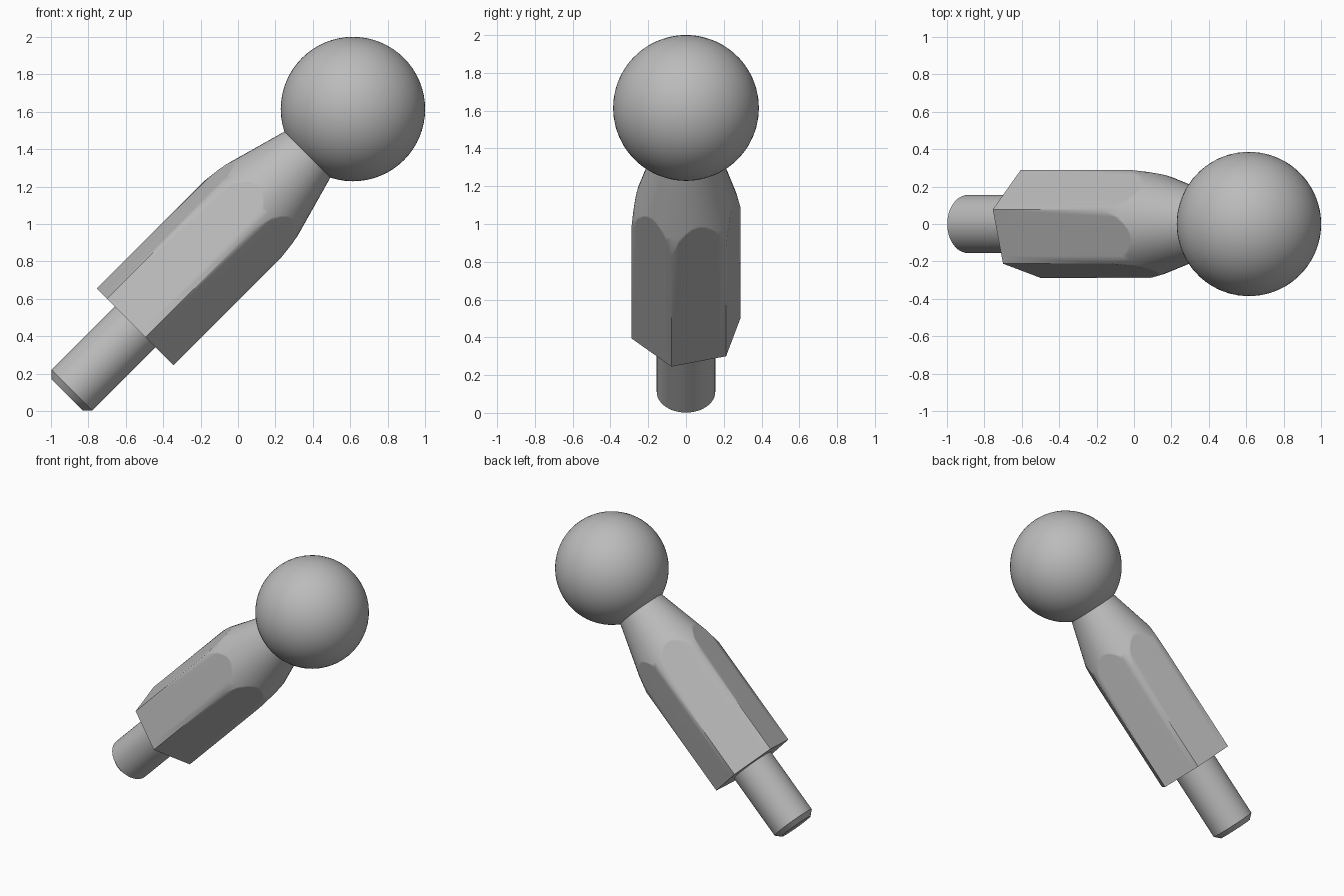
import bpy
import bmesh
from math import cos, sin, pi, radians, tau

cube = bpy.data.objects.get("Cube")
if cube:
    bpy.data.objects.remove(cube)

grey = bpy.data.materials.new("plain grey")
grey.use_nodes = True
grey.diffuse_color = (0.5, 0.5, 0.5, 1)
grey.node_tree.nodes["Principled BSDF"].inputs["Base Color"].default_value = (0.5, 0.5, 0.5, 1)

SIDES = 48
START = radians(45)      # angle of the first hexagon corner
HEX_R = 0.3              # corner radius of the hexagon
PROFILE = [(0.04, 0.3), (0.16, 0.276), (0.56, 0.164)]   # (height, radius) of the neck


def finish(name, bm):
    """Turn a bmesh built along z into a part lying on the tilted axis."""
    bmesh.ops.recalc_face_normals(bm, faces=bm.faces)
    mesh = bpy.data.meshes.new(name)
    bm.to_mesh(mesh)
    bm.free()
    mesh.materials.append(grey)
    obj = bpy.data.objects.new(name, mesh)
    bpy.context.collection.objects.link(obj)
    obj.location = (0, 0, 1)
    obj.rotation_euler = (0, radians(45), 0)
    bpy.ops.object.select_all(action='DESELECT')
    obj.select_set(True)
    bpy.context.view_layer.objects.active = obj
    bpy.ops.object.shade_smooth_by_angle(angle=radians(30))
    return obj


def loft(name, rings):
    """Skin rings of (radius, height) pairs, one pair per side, and cap the ends."""
    bm = bmesh.new()
    loops = []
    for ring in rings:
        loops.append([bm.verts.new((r * cos(START + tau * i / SIDES),
                                    r * sin(START + tau * i / SIDES), h))
                      for i, (r, h) in enumerate(ring)])
    for low, high in zip(loops, loops[1:]):
        for i in range(SIDES):
            j = (i + 1) % SIDES
            bm.faces.new((low[i], low[j], high[j], high[i]))
    bm.faces.new(loops[0])
    bm.faces.new(loops[-1])
    return finish(name, bm)


def hex_radius(i):
    turn = (tau * i / SIDES) % (pi / 3)
    return HEX_R * cos(pi / 6) / cos(turn - pi / 6)


def at_radius(r):
    """Height at which the neck profile narrows to radius r."""
    for (h0, r0), (h1, r1) in zip(PROFILE, PROFILE[1:]):
        if r >= r1:
            return h0 + (h1 - h0) * (r0 - r) / (r0 - r1)


def at_height(h):
    (h0, r0), (h1, r1) = PROFILE[1:]
    return r0 + (r1 - r0) * (h - h0) / (h1 - h0)


# Hexagonal body whose flats run out into the tapered round neck
flats = [hex_radius(i) for i in range(SIDES)]
crossing = [(r, at_radius(r)) for r in flats]
knee = [max(h + 0.01, PROFILE[1][0]) for r, h in crossing]
body = loft("hexagonal_body", [
    [(r, -0.778) for r in flats],
    crossing,
    [(at_height(h), h) for h in knee],
    [(PROFILE[2][1], PROFILE[2][0])] * SIDES,
])
weighted = body.modifiers.new("flat sides", 'WEIGHTED_NORMAL')
weighted.keep_sharp = True

# Round shank with a chamfered tip
loft("round_shank", [[(r, h)] * SIDES for r, h in
                     [(0.119, -1.292), (0.155, -1.257), (0.155, -0.77)]])

# Ball on the end of the neck
bm = bmesh.new()
bmesh.ops.create_uvsphere(bm, u_segments=64, v_segments=32, radius=0.386)
for v in bm.verts:
    v.co.z += 0.869
finish("ball", bm)
